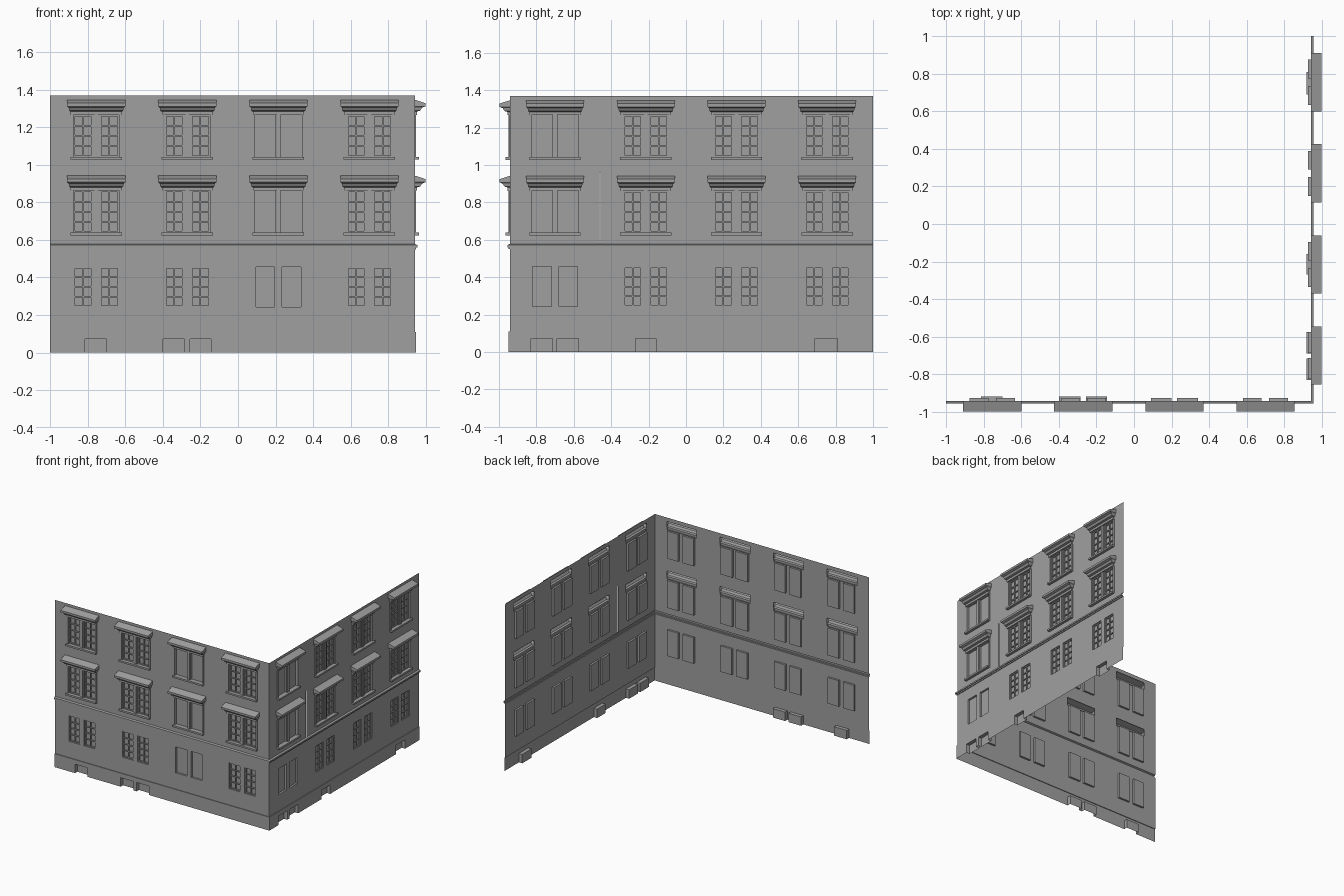
import bpy, bmesh

old = bpy.data.objects.get("Cube")
if old:
    bpy.data.objects.remove(old)

stone = bpy.data.materials.new("grey_stone")
stone.use_nodes = True
GREY = (0.35, 0.35, 0.35, 1)
stone.diffuse_color = GREY
stone.node_tree.nodes["Principled BSDF"].inputs["Base Color"].default_value = GREY

WALL = 0.942      # distance of both wall planes from the centre
TOP = 1.368
BAYS = (-0.755, -0.27, 0.215, 0.70)


class Part:
    """Mesh drawn in wall coordinates: u along, d outward, z up."""

    def __init__(self, name, side):
        self.name, self.side, self.bm = name, side, bmesh.new()

    def face(self, *points):
        verts = []
        for u, d, z in points:
            co = (u, -WALL - d, z) if self.side == "front" else (WALL + d, u, z)
            verts.append(self.bm.verts.new(co))
        self.bm.faces.new(verts)

    def box(self, u0, u1, d0, d1, z0, z1):
        for d in (d0, d1):
            self.face((u0, d, z0), (u1, d, z0), (u1, d, z1), (u0, d, z1))
        self.tube(u0, u1, d0, d1, z0, z1)

    def tube(self, u0, u1, d0, d1, z0, z1, bottom=True):
        for u in (u0, u1):
            self.face((u, d0, z0), (u, d1, z0), (u, d1, z1), (u, d0, z1))
        for z in (z0, z1) if bottom else (z1,):
            self.face((u0, d0, z), (u1, d0, z), (u1, d1, z), (u0, d1, z))

    def niche(self, rect, depth, bottom=True):
        u0, u1, z0, z1 = rect
        self.face((u0, -depth, z0), (u1, -depth, z0), (u1, -depth, z1), (u0, -depth, z1))
        self.tube(u0, u1, -depth, 0, z0, z1, bottom)

    def finish(self):
        bmesh.ops.remove_doubles(self.bm, verts=self.bm.verts, dist=0.00005)
        bmesh.ops.recalc_face_normals(self.bm, faces=self.bm.faces)
        mesh = bpy.data.meshes.new(self.name)
        self.bm.to_mesh(mesh)
        self.bm.free()
        mesh.materials.append(stone)
        bpy.context.collection.objects.link(bpy.data.objects.new(self.name, mesh))


# Wall section from plinth to top, with the stepped string course: (z, d)
SECTION = [(0, 0.006), (0.11, 0.006), (0.11, 0), (0.55, 0), (0.55, 0.006), (0.56, 0.006),
           (0.56, 0.013), (0.572, 0.013), (0.578, 0), (TOP, 0)]
# Window hood rings: (half width, projection, drop below its top)
HOOD = [(0.155, 0, 0), (0.155, 0.056, 0.018), (0.155, 0.056, 0.035), (0.147, 0.038, 0.042),
        (0.143, 0.028, 0.058), (0.136, 0.012, 0.062), (0.136, 0.012, 0.08), (0.136, 0, 0.08)]


def build_sheet(part, holes, corner_sign):
    """Profiled wall sheet with rectangular openings."""
    corner, far = WALL * corner_sign, -corner_sign
    us = sorted({corner, far} | {u for h in holes for u in h[:2]})
    rows = []
    for (z0, d0), (z1, d1) in zip(SECTION, SECTION[1:]):
        cuts = {z for h in holes for z in h[2:] if z0 < z < z1} if d0 == d1 else set()
        rows += [(z0, d0)] + [(z, d0) for z in sorted(cuts)]
    rows.append(SECTION[-1])

    def point(u, row):
        z, d = row
        return (u + d * corner_sign if u == corner else u, d, z)

    for a, b in zip(rows, rows[1:]):
        zm = (a[0] + b[0]) / 2
        for u0, u1 in zip(us, us[1:]):
            um = (u0 + u1) / 2
            if not any(h[0] < um < h[1] and h[2] < zm < h[3] for h in holes):
                part.face(point(u0, a), point(u1, a), point(u1, b), point(u0, b))


def build_hood(part, c, top):
    for (w0, d0, h0), (w1, d1, h1) in zip(HOOD, HOOD[1:]):
        part.face((c - w0, d0, top - h0), (c + w0, d0, top - h0),
                  (c + w1, d1, top - h1), (c - w1, d1, top - h1))
        for s in (-1, 1):
            part.face((c + s * w0, 0, top - h0), (c + s * w0, d0, top - h0),
                      (c + s * w1, d1, top - h1), (c + s * w1, 0, top - h1))


def build_glazing_bars(part, rect):
    """Casement border with one upright and three cross bars."""
    u0, u1, z0, z1 = rect
    t, back, front = 0.004, -0.016, -0.007
    for u in (u0 + t, (u0 + u1) / 2, u1 - t):
        part.box(u - t, u + t, back, front, z0, z1)
    for i in range(5):
        z = z0 + t + (z1 - z0 - 2 * t) * i / 4
        part.box(u0, u1, back, front, z - t, z + t)


def build_facade(side, bays, plain, vents, corner_sign, slits=()):
    wall, windows = Part(side + "_wall", side), Part(side + "_windows", side)
    bars, hoods = Part(side + "_glazing_bars", side), Part(side + "_window_hoods", side)
    trim, cellar = Part(side + "_sills_and_jambs", side), Part(side + "_cellar_vents", side)
    holes = list(slits)
    for c in bays:
        for z0, z1, upper in ((0.243, 0.456, False), (0.638, 0.862, True), (1.042, 1.266, True)):
            wide = upper and c == plain
            inner, outer = (0.014, 0.125) if wide else (0.02, 0.12)
            for s in (-1, 1):
                a, b = sorted((c + s * inner, c + s * outer))
                rect = (a, b, z0, z1)
                holes.append(rect)
                windows.niche(rect, 0.016)
                if c != plain:
                    build_glazing_bars(bars, rect)
                if upper:
                    a, b = sorted((c + s * (outer + 0.002), c + s * 0.137))
                    trim.box(a, b, 0, 0.005, z0, z1)
            if upper:
                build_hood(hoods, c, z1 + 0.08)
                holes.append((c - 0.134, c + 0.134, z1 + 0.004, z1 + 0.07))
                trim.box(c - 0.137, c + 0.137, 0, 0.022, z0 - 0.014, z0)
                trim.box(c - 0.01, c + 0.01, 0, 0.006, z0, z1)
    for u0, u1 in vents:
        rect = (u0, u1, 0, 0.073)
        holes.append(rect)
        cellar.niche(rect, 0.024, bottom=False)
        # Reveal across the plinth thickness
        cellar.tube(u0, u1, 0, 0.006, 0, 0.073, bottom=False)
    build_sheet(wall, holes, corner_sign)
    for part in (wall, windows, bars, hoods, trim, cellar):
        part.finish()


build_facade("front", BAYS, BAYS[2], [(-0.815, -0.70), (-0.40, -0.285), (-0.255, -0.145)], 1)
side_bays = [-u for u in reversed(BAYS)]
build_facade("right", side_bays, side_bays[0],
             [(-0.83, -0.715), (-0.69, -0.575), (-0.27, -0.16), (0.69, 0.81)], -1,
             slits=[(-0.462, -0.458, 0.58, 0.96)])
